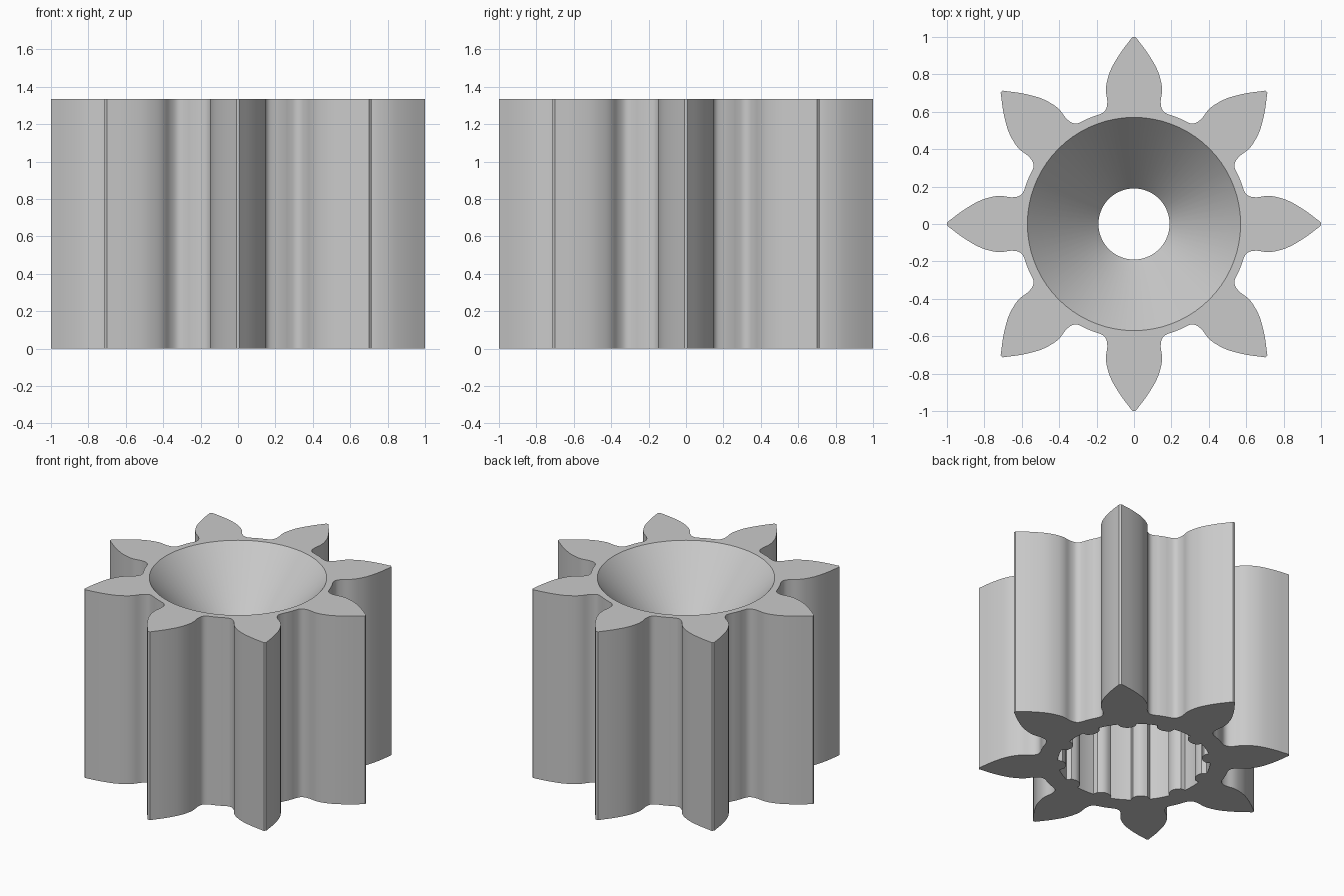
import bpy
import bmesh
from math import sin, cos, tau, radians
from mathutils import Vector

cube = bpy.data.objects.get("Cube")
if cube:
    bpy.data.objects.remove(cube)

HEIGHT = 1.335
BOWL_FLOOR = 0.9
SOCKET_TOP = 0.667
TEETH = 8
SPLINES = 12


def polar(r, a):
    return Vector((r * cos(a), r * sin(a)))


def turned(p, a):
    return Vector((p[0] * cos(a) - p[1] * sin(a), p[0] * sin(a) + p[1] * cos(a)))


def smooth_path(pts, steps=4):
    """Catmull-Rom interpolation of an open path."""
    pts = [Vector(p) for p in pts]
    ext = [2 * pts[0] - pts[1]] + pts + [2 * pts[-1] - pts[-2]]
    out = []
    for a, b, c, d in zip(ext, ext[1:], ext[2:], ext[3:]):
        for i in range(steps):
            t = i / steps
            out.append(0.5 * (2 * b + (c - a) * t + (2 * a - 5 * b + 4 * c - d) * t ** 2
                              + (3 * b - a - 3 * c + d) * t ** 3))
    return out + [pts[-1]]


# Half of one pointed tooth, from blunt tip to the root between teeth
flank = smooth_path([(1.0, 0.008), (0.915, 0.072), (0.83, 0.122), (0.76, 0.145),
                     (0.71, 0.15), (0.66, 0.143), (0.62, 0.147), (0.597, 0.163),
                     (0.584, 0.19), (0.575, 0.218)])
tooth = [Vector((p.x, -p.y)) for p in reversed(flank)] + flank
gear_outline = [turned(p, tau * k / TEETH) for k in range(TEETH) for p in tooth]

# Splined socket outline: wide grooves and rounded inward ribs
pitch = tau / SPLINES
socket_outline = [polar(r, pitch * (k + f)) for k in range(SPLINES)
                  for f, r in ((-0.26, 0.49), (-0.13, 0.49), (0, 0.49), (0.13, 0.49),
                               (0.26, 0.49), (0.3, 0.458), (0.4, 0.443), (0.5, 0.438),
                               (0.6, 0.443), (0.7, 0.458))]


def circle(r, n=72):
    return [polar(r, tau * i / n) for i in range(n)]


bm = bmesh.new()


def ring(points, z):
    verts = [bm.verts.new((p.x, p.y, z)) for p in points]
    for a, b in zip(verts, verts[1:] + verts[:1]):
        bm.edges.new((a, b))
    return verts


def wall(low, high):
    n = len(low)
    for i in range(n):
        j = (i + 1) % n
        bm.faces.new((low[i], low[j], high[j], high[i]))


def plate(outer, inner):
    edges = [bm.edges.get((a, b)) for loop in (outer, inner)
             for a, b in zip(loop, loop[1:] + loop[:1])]
    bmesh.ops.triangle_fill(bm, edges=edges, use_beauty=True, use_dissolve=False)


outer_low, outer_high = ring(gear_outline, 0), ring(gear_outline, HEIGHT)
socket_low, socket_high = ring(socket_outline, 0), ring(socket_outline, SOCKET_TOP)
bore_low, bore_high = ring(circle(0.19), SOCKET_TOP), ring(circle(0.19), BOWL_FLOOR)
bowl_rim = ring(circle(0.57), HEIGHT)

# Gear sides, socket, bore and conical bowl
for pair in ((outer_low, outer_high), (socket_low, socket_high),
             (bore_low, bore_high), (bore_high, bowl_rim)):
    wall(*pair)
# Flat top, underside and socket ceiling
for pair in ((outer_high, bowl_rim), (outer_low, socket_low), (socket_high, bore_low)):
    plate(*pair)
bmesh.ops.recalc_face_normals(bm, faces=bm.faces)

mesh = bpy.data.meshes.new("gear_body")
bm.to_mesh(mesh)
bm.free()
gear = bpy.data.objects.new("gear_body", mesh)
bpy.context.collection.objects.link(gear)

# Single light grey material
grey = bpy.data.materials.new("light_grey")
grey.use_nodes = True
colour = (0.59, 0.59, 0.59, 1)
grey.diffuse_color = colour
for node in grey.node_tree.nodes:
    if node.type == 'BSDF_PRINCIPLED':
        node.inputs["Base Color"].default_value = colour
mesh.materials.append(grey)

bpy.ops.object.select_all(action='DESELECT')
gear.select_set(True)
bpy.context.view_layer.objects.active = gear
bpy.ops.object.shade_smooth_by_angle(angle=radians(30))
